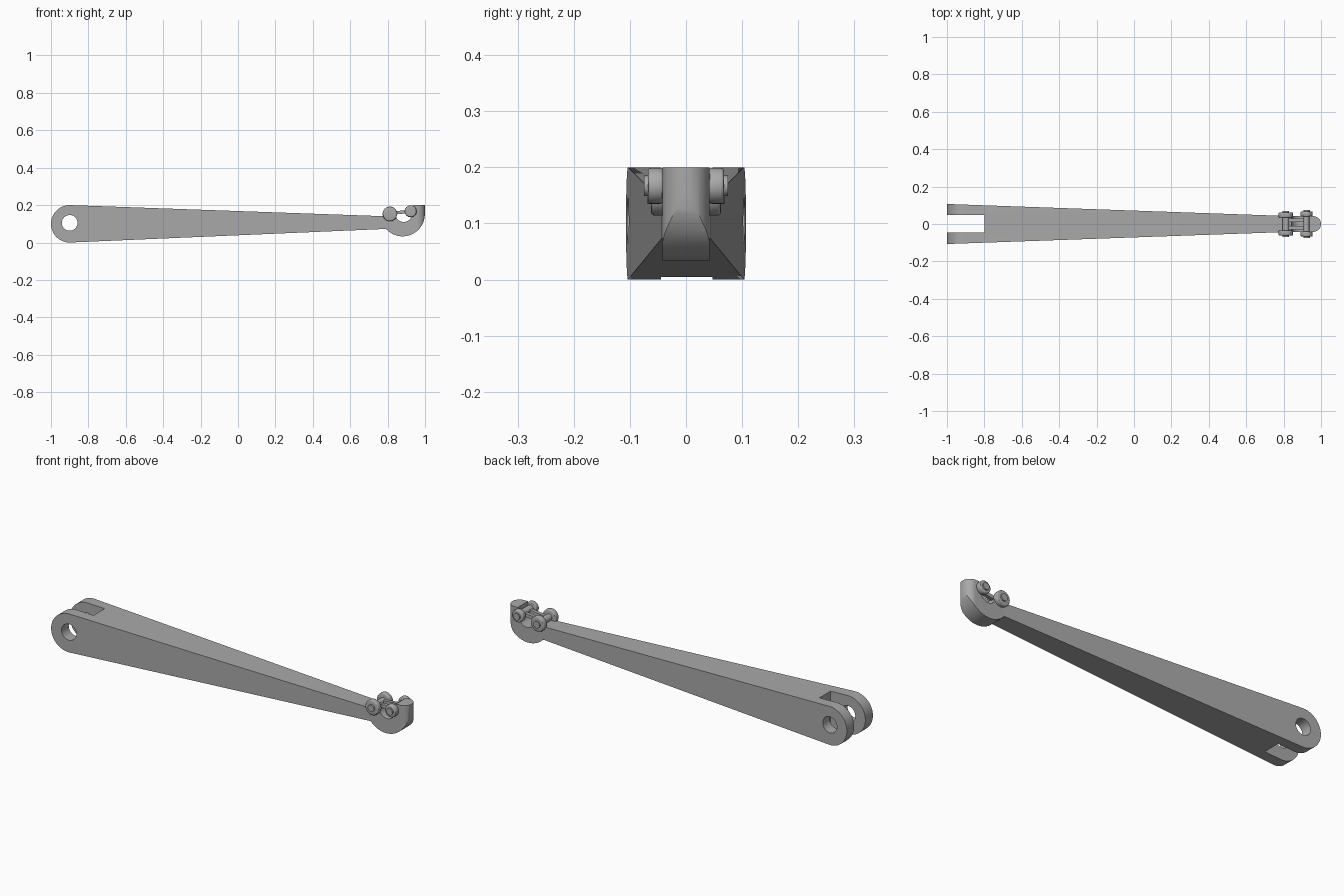
import bpy, bmesh
from math import cos, sin, radians, pi
from mathutils import Matrix

cube = bpy.data.objects.get("Cube")
if cube:
    bpy.data.objects.remove(cube)

grey = bpy.data.materials.new("steel grey")
grey.use_nodes = True
color = (0.40, 0.40, 0.40, 1)
grey.diffuse_color = color
grey.node_tree.nodes["Principled BSDF"].inputs["Base Color"].default_value = color


def arc(cx, cz, r, a0, a1, n=24):
    angles = [radians(a0 + (a1 - a0) * i / n) for i in range(n + 1)]
    return [(cx + r * cos(a), cz + r * sin(a)) for a in angles]


def finish(name, bm):
    bmesh.ops.recalc_face_normals(bm, faces=bm.faces)
    mesh = bpy.data.meshes.new(name)
    bm.to_mesh(mesh)
    bm.free()
    mesh.materials.append(grey)
    obj = bpy.data.objects.new(name, mesh)
    bpy.context.collection.objects.link(obj)
    return obj


def loft(name, near, far):
    """Solid between two matching loops of points."""
    bm = bmesh.new()
    a = [bm.verts.new(p) for p in near]
    b = [bm.verts.new(p) for p in far]
    bm.faces.new(a)
    bm.faces.new(b)
    for i in range(len(a)):
        j = (i + 1) % len(a)
        bm.faces.new((a[i], a[j], b[j], b[i]))
    return finish(name, bm)


def side_profile(name, pts, width):
    """Extrude an XZ outline to plus and minus width(x)."""
    return loft(name, [(x, -width(x), z) for x, z in pts],
                [(x, width(x), z) for x, z in pts])


def pin(name, x, z, r, y0, y1, bevel=0.0):
    """Cylinder along y."""
    bm = bmesh.new()
    turn = Matrix.Translation((x, (y0 + y1) / 2, z)) @ Matrix.Rotation(pi / 2, 4, 'X')
    bmesh.ops.create_cone(bm, cap_ends=True, segments=32, radius1=r, radius2=r,
                          depth=abs(y1 - y0), matrix=turn)
    if bevel:
        rims = [e for e in bm.edges if any(len(f.verts) > 4 for f in e.link_faces)]
        bmesh.ops.bevel(bm, geom=rims, offset=bevel, segments=3, affect='EDGES', profile=0.5)
    return finish(name, bm)


def boolean(obj, cutter, operation):
    cutter.hide_render = True
    mod = obj.modifiers.new("cut", 'BOOLEAN')
    mod.operation, mod.object, mod.solver = operation, cutter, 'EXACT'
    bpy.context.view_layer.objects.active = obj
    bpy.ops.object.modifier_apply(modifier=mod.name)
    bpy.data.objects.remove(cutter)


# Tapered arm with a rounded fork end
arm = side_profile("arm", arc(-0.9, 0.1, 0.1, 90, 270, 32) + [(0.8, 0.073), (0.8, 0.14)],
                   lambda x: 0.107 - 0.0353 * (x + 1))
slot = [(-1.1, -0.045), (-0.8, -0.045), (-0.8, 0.047), (-1.1, 0.047)]
boolean(arm, loft("slot_cutter", [(x, y, -0.1) for x, y in slot],
                  [(x, y, 0.3) for x, y in slot]), 'DIFFERENCE')
boolean(arm, pin("hole_cutter", -0.9, 0.105, 0.042, -0.2, 0.2), 'DIFFERENCE')

# Hook, rounded in plan at its tip
outline = ([(0.79, 0.14), (0.79, 0.073)] + arc(0.88, 0.152, 0.119, 225, 360)
           + [(0.999, 0.2), (0.938, 0.2)] + arc(0.886, 0.155, 0.045, 0, -180))
hook = side_profile("hook", outline, lambda x: 0.05)
plan = [(0.7, 0.042)] + [(0.7, -0.042)] + arc(0.958, 0, 0.042, -90, 90)
boolean(hook, loft("plan_cutter", [(x, y, -0.1) for x, y in plan],
                   [(x, y, 0.3) for x, y in plan]), 'INTERSECT')

# Gate pivots: an axle, then a roller and a raised cap on each side
parts = [arm, hook]
for label, x, z, r, inner, outer in (("rear", 0.812, 0.153, 0.039, 0.034, 0.062),
                                     ("front", 0.923, 0.167, 0.032, 0.04, 0.068)):
    parts.append(pin(label + "_axle", x, z, 0.018, -inner, inner))
    for side, s in (("right", -1), ("left", 1)):
        parts.append(pin(f"{label}_{side}_roller", x, z, r, s * inner, s * outer, 0.006))
        parts.append(pin(f"{label}_{side}_cap", x, z, 0.018, s * outer, s * (outer + 0.007)))

# Twin link bars between the pivots
bar = [(0.812, 0.147), (0.923, 0.158), (0.923, 0.176), (0.812, 0.164)]
for side, s in (("right", -1), ("left", 1)):
    parts.append(loft(side + "_link", [(x, s * 0.012, z) for x, z in bar],
                      [(x, s * 0.03, z) for x, z in bar]))

# Smooth the round surfaces, keep the edges sharp
for obj in parts:
    bpy.ops.object.select_all(action='DESELECT')
    obj.select_set(True)
    bpy.context.view_layer.objects.active = obj
    bpy.ops.object.shade_smooth_by_angle(angle=radians(30))
